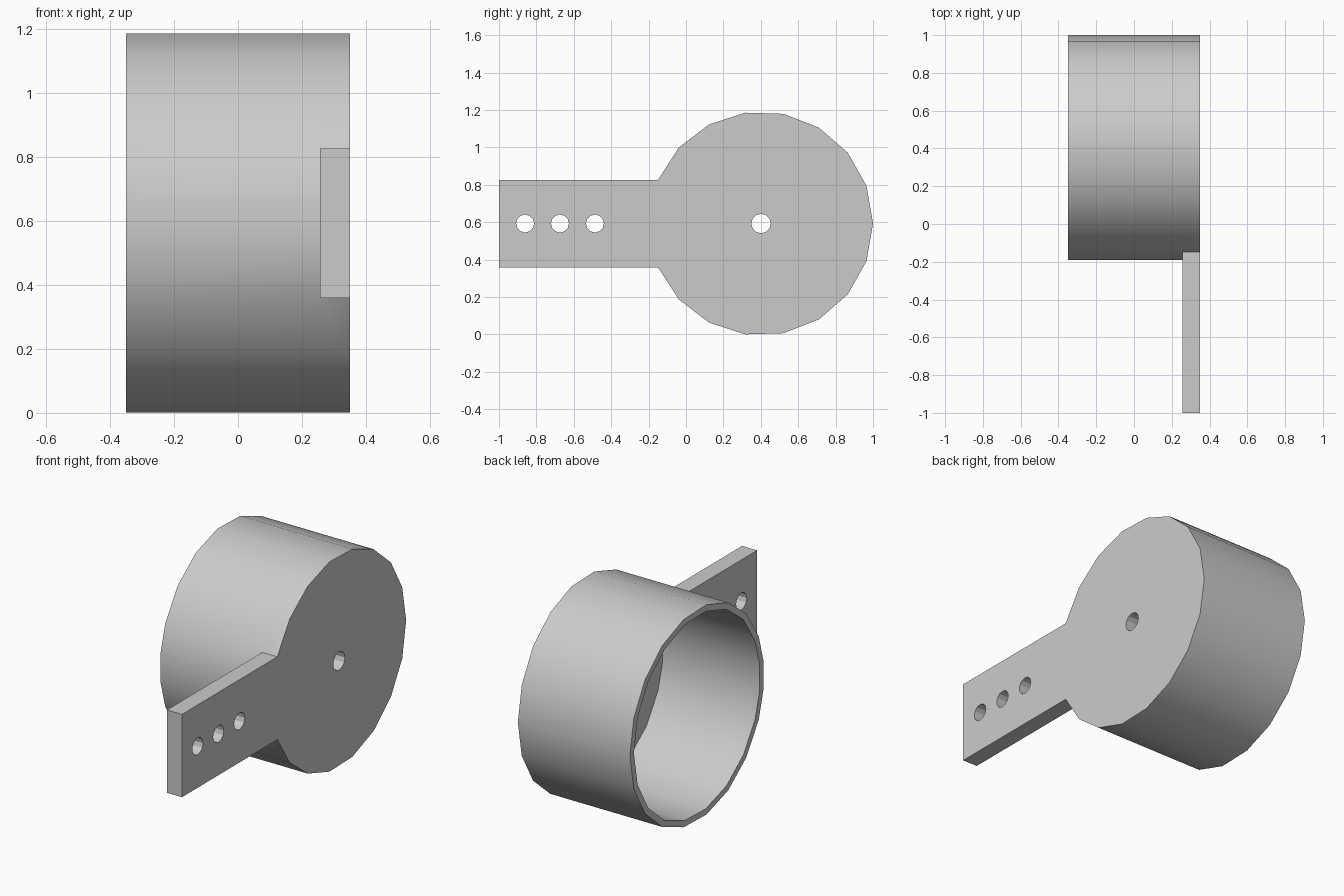
import bpy, bmesh
from math import radians, sin, cos
from mathutils import Matrix

cube = bpy.data.objects.get("Cube")
if cube:
    bpy.data.objects.remove(cube, do_unlink=True)

CY, CZ = 0.4015, 0.593               # cup axis
OUTER, INNER = 0.5985, 0.563
OPEN_X, FLOOR_X, BACK_X = -0.35, 0.256, 0.35
HALF_ARM = 23                        # half angle covered by the arm, degrees

grey = bpy.data.materials.new("plain grey")
grey.use_nodes = True
grey.diffuse_color = (0.6, 0.6, 0.6, 1)
grey.node_tree.nodes["Principled BSDF"].inputs["Base Color"].default_value = (0.6, 0.6, 0.6, 1)

# Angles around the rim: the arm's arc in 3 steps, the rest in 16
start, free = 180 - HALF_ARM, 360 - 2 * HALF_ARM
angles = [start + 2 * HALF_ARM * i / 3 for i in range(3)]
angles += [180 + HALF_ARM + free * i / 16 for i in range(16)]
angles = [radians(a) for a in angles]
n = len(angles)

# Cup: rings from the closed back, round the rim, to the inner floor
bm = bmesh.new()


def ring(x, r):
    return [bm.verts.new((x, CY + r * cos(a), CZ + r * sin(a))) for a in angles]


rings = [ring(BACK_X, OUTER), ring(FLOOR_X, OUTER), ring(OPEN_X, OUTER),
         ring(OPEN_X, INNER), ring(FLOOR_X, INNER)]
arm_faces = []
for k in range(len(rings) - 1):
    a, b = rings[k], rings[k + 1]
    for i in range(n):
        j = (i + 1) % n
        face = bm.faces.new((a[i], a[j], b[j], b[i]))
        if k == 0 and i < 3:
            arm_faces.append(face)
bm.faces.new(rings[0])
bm.faces.new(rings[-1])

# Arm: pull the covered strip of the back plate forward to a flat end
new = bmesh.ops.extrude_face_region(bm, geom=arm_faces)["geom"]
for v in (g for g in new if isinstance(g, bmesh.types.BMVert)):
    v.co.y = -1.0
bmesh.ops.delete(bm, geom=[f for f in arm_faces if f.is_valid], context="FACES_ONLY")
bmesh.ops.recalc_face_normals(bm, faces=bm.faces)
bmesh.ops.dissolve_limit(bm, angle_limit=radians(1), verts=bm.verts, edges=bm.edges)

mesh = bpy.data.meshes.new("cup_with_arm")
bm.to_mesh(mesh)
bm.free()
mesh.materials.append(grey)
cup = bpy.data.objects.new("cup_with_arm", mesh)
bpy.context.collection.objects.link(cup)

# Drilled holes: one at the cup axis, three along the arm
bm = bmesh.new()
for y, r in ((CY, 0.052), (-0.487, 0.048), (-0.674, 0.048), (-0.86, 0.048)):
    place = Matrix.Translation((0.3, y, CZ)) @ Matrix.Rotation(radians(90), 4, "Y")
    bmesh.ops.create_cone(bm, cap_ends=True, segments=12, radius1=r, radius2=r,
                          depth=0.3, matrix=place)
drill_mesh = bpy.data.meshes.new("hole_cutter")
bm.to_mesh(drill_mesh)
bm.free()
drill_mesh.materials.append(grey)
drill = bpy.data.objects.new("hole_cutter", drill_mesh)
drill.hide_render = True
bpy.context.collection.objects.link(drill)

bpy.ops.object.select_all(action="DESELECT")
cup.select_set(True)
bpy.context.view_layer.objects.active = cup
cut = cup.modifiers.new("holes", "BOOLEAN")
cut.operation = "DIFFERENCE"
cut.solver = "EXACT"
cut.object = drill
bpy.ops.object.modifier_apply(modifier=cut.name)
bpy.data.objects.remove(drill, do_unlink=True)

bpy.ops.object.shade_smooth_by_angle(angle=radians(28))
